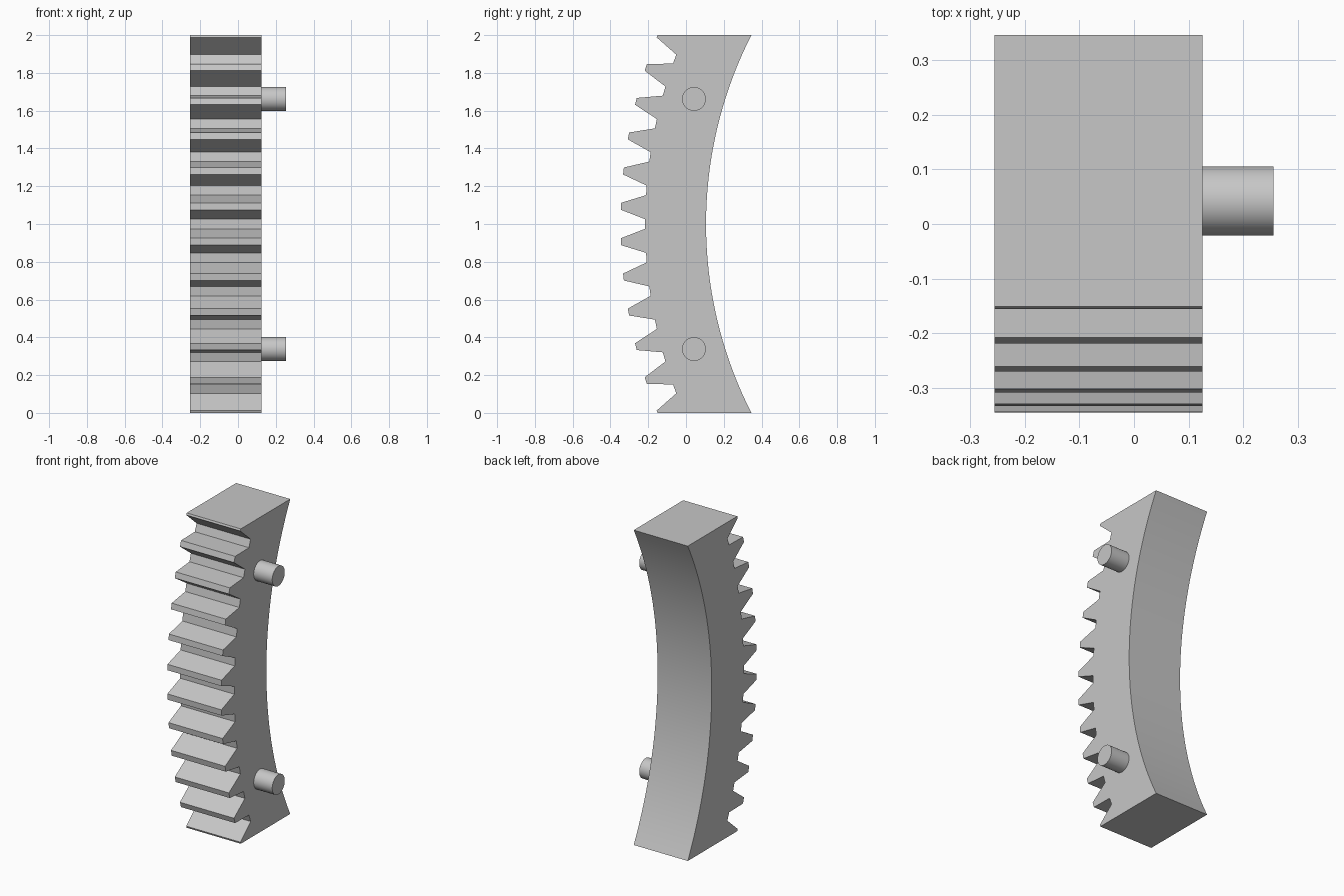
import bpy, bmesh
from math import sin, cos, asin, radians

cube = bpy.data.objects.get("Cube")
if cube:
    bpy.data.objects.remove(cube)

# Gear ring proportions, centred behind the model at mid height
R_IN, R_ROOT, R_TIP = 2.203, 2.525, 2.655
CENTRE_Y, MID_Z = 2.309, 1.0
PITCH = radians(4.045)
HALF_TIP, HALF_ROOT = radians(0.4), radians(1.45)
X_MIN, X_MAX = -0.255, 0.125

steel = bpy.data.materials.new("light grey")
steel.use_nodes = True
GREY = (0.57, 0.57, 0.57, 1)
steel.diffuse_color = GREY
steel.node_tree.nodes["Principled BSDF"].inputs["Base Color"].default_value = GREY


def ring_point(radius, angle):
    return (CENTRE_Y - radius * cos(angle), MID_Z + radius * sin(angle))


def toothed_profile():
    """Side outline: cut lower tooth, ten full teeth, cut upper tooth, inner arc."""
    end_tip = asin(1 / R_TIP)
    pts = [ring_point(R_TIP, -end_tip)]
    for k in range(-6, 6):
        mid = (k + 0.5) * PITCH
        if k > -6:
            pts.append(ring_point(R_ROOT, mid - HALF_ROOT))
            pts.append(ring_point(R_TIP, mid - HALF_TIP))
        if k < 5:
            pts.append(ring_point(R_TIP, mid + HALF_TIP))
            pts.append(ring_point(R_ROOT, mid + HALF_ROOT))
    pts.append(ring_point(R_TIP, end_tip))
    # concave back, from top to bottom
    end_in, steps = asin(1 / R_IN), 40
    pts += [ring_point(R_IN, end_in * (1 - 2 * i / steps)) for i in range(steps + 1)]
    return pts


def finish(obj):
    obj.data.materials.append(steel)
    bpy.ops.object.select_all(action="DESELECT")
    obj.select_set(True)
    bpy.context.view_layer.objects.active = obj
    bpy.ops.object.shade_smooth_by_angle(angle=radians(15))


# Gear segment, extruded sideways
bm = bmesh.new()
face = bm.faces.new([bm.verts.new((X_MIN, y, z)) for y, z in toothed_profile()])
side = bmesh.ops.extrude_face_region(bm, geom=[face], use_keep_orig=True)
new_verts = [g for g in side["geom"] if isinstance(g, bmesh.types.BMVert)]
bmesh.ops.translate(bm, verts=new_verts, vec=(X_MAX - X_MIN, 0, 0))
bmesh.ops.recalc_face_normals(bm, faces=bm.faces)
mesh = bpy.data.meshes.new("gear_segment")
bm.to_mesh(mesh)
bm.free()
segment = bpy.data.objects.new("gear_segment", mesh)
bpy.context.collection.objects.link(segment)
finish(segment)

# Locating pegs on the left side
for name, z in (("lower_peg", 0.338), ("upper_peg", 1.662)):
    bpy.ops.mesh.primitive_cylinder_add(
        vertices=48, radius=0.063, depth=0.15,
        location=(0.18, 0.042, z), rotation=(0, radians(90), 0))
    peg = bpy.context.object
    peg.name = name
    finish(peg)
